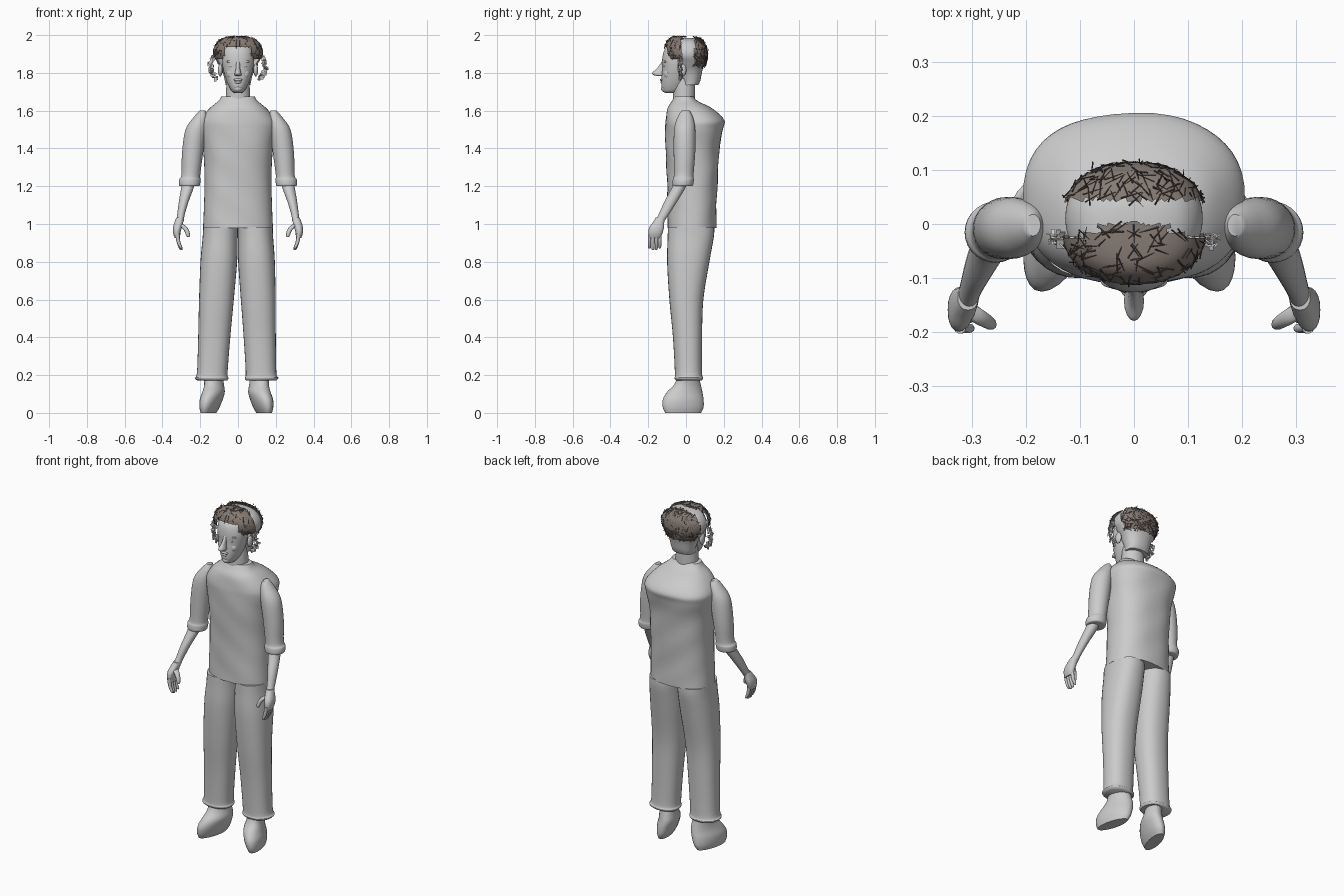
import bpy, bmesh, math, random
from mathutils import Vector, Matrix

random.seed(4)
cube = bpy.data.objects.get("Cube")
if cube:
    bpy.data.objects.remove(cube, do_unlink=True)


def material(name, rgb):
    m = bpy.data.materials.new(name)
    m.use_nodes = True
    m.diffuse_color = (*rgb, 1)
    bsdf = m.node_tree.nodes["Principled BSDF"]
    bsdf.inputs["Base Color"].default_value = (*rgb, 1)
    bsdf.inputs["Roughness"].default_value = 0.8
    return m


GREY = material("plain grey", (0.6, 0.6, 0.6))
HAIR = material("brown hair", (0.24, 0.2, 0.175))
DARK = material("dark strands", (0.12, 0.098, 0.085))


def finish(bm, name, mat, smooth=True):
    bmesh.ops.recalc_face_normals(bm, faces=bm.faces)
    mesh = bpy.data.meshes.new(name)
    bm.to_mesh(mesh)
    bm.free()
    mesh.materials.append(mat)
    ob = bpy.data.objects.new(name, mesh)
    bpy.context.collection.objects.link(ob)
    if smooth:
        bpy.ops.object.select_all(action='DESELECT')
        ob.select_set(True)
        bpy.context.view_layer.objects.active = ob
        bpy.ops.object.shade_smooth_by_angle(angle=math.radians(50))


def spline(rings, steps):
    """Catmull-Rom rows through the given rings."""
    rows = []
    for i in range(len(rings) - 1):
        a, b, c, d = (rings[min(max(i + k, 0), len(rings) - 1)] for k in (-1, 0, 1, 2))
        for s in range(steps):
            t = s / steps
            rows.append([q + 0.5 * t * (r - p + t * (2*p - 5*q + 4*r - s_ + t * (3*(q - r) + s_ - p)))
                         for p, q, r, s_ in zip(a, b, c, d)])
    return rows + [list(rings[-1])]


def loft(rings, seg=32, power=2.0, steps=4, warp=None):
    """Skin horizontal rounded sections: (x, y, z, half width, half depth)."""
    bm = bmesh.new()
    loops = []
    for x, y, z, rx, ry in spline(rings, steps):
        row = []
        for k in range(seg):
            a = math.tau * k / seg
            c, s = math.cos(a), math.sin(a)
            p = Vector((x + rx * math.copysign(abs(c) ** (2 / power), c),
                        y + ry * math.copysign(abs(s) ** (2 / power), s), z))
            row.append(bm.verts.new(warp(p) if warp else p))
        loops.append(row)
    for lo, hi in zip(loops, loops[1:]):
        for k in range(seg):
            n = (k + 1) % seg
            bm.faces.new((lo[k], lo[n], hi[n], hi[k]))
    bm.faces.new(loops[0][::-1])
    bm.faces.new(loops[-1])
    return bm


def ball(name, loc, size):
    bm = bmesh.new()
    mat = Matrix.Translation(loc) @ Matrix.Diagonal((*size, 1))
    bmesh.ops.create_uvsphere(bm, u_segments=16, v_segments=10, radius=1, matrix=mat)
    finish(bm, name, GREY)


# Shirt body with soft cloth ripples
def ripple(p):
    w = 0.003 * math.sin(23 * p.z + 9 * p.x) * math.sin(17 * p.x + 11 * p.z)
    return p + Vector((0, w, 0))


finish(loft([(0, .03, .98, .185, .13), (0, .03, 1.1, .18, .13), (0, .035, 1.25, .177, .135),
             (0, .035, 1.4, .185, .143), (0, .042, 1.5, .203, .153), (0, .045, 1.55, .2, .155),
             (0, .02, 1.61, .153, .12), (0, -.005, 1.65, .105, .07), (0, -.01, 1.675, .088, .05)],
            48, 2.4, 5, ripple), "shirt_body", GREY)
# Neck
finish(loft([(0, -.01, 1.62, .066, .058), (0, -.01, 1.68, .064, .058), (0, -.01, 1.77, .06, .058)]),
       "neck", GREY)

for side, tag in ((1, "left"), (-1, "right")):
    def leg_warp(p):
        x = p.x + (0.018 * (1 - p.z) if side < 0 else 0)
        return Vector((side * x, p.y, p.z))

    def shoe_warp(p):
        return leg_warp(p + Vector((-0.22 * p.y, 0, 0)))

    def flip(p):
        return Vector((side * p.x, p.y, p.z))

    # Trouser leg
    finish(loft([(.122, .015, .172, .08, .068), (.125, .015, .185, .089, .076), (.122, .013, .215, .081, .072),
                 (.115, .008, .4, .085, .077), (.107, .002, .6, .092, .09), (.098, .012, .8, .097, .112),
                 (.093, .025, .93, .093, .122), (.092, .027, .984, .092, .123)], 32, 2.3, 5, leg_warp),
           tag + "_trouser_leg", GREY)
    # Shoe
    finish(loft([(.135, -.015, 0, .036, .095), (.13, -.015, .03, .048, .108), (.122, -.015, .07, .056, .108),
                 (.112, -.007, .11, .056, .094), (.113, .008, .15, .05, .07), (.12, .012, .2, .05, .055)],
                28, 2.0, 4, shoe_warp), tag + "_shoe", GREY)
    # Sleeve with turned cuff
    finish(loft([(.255, -.017, 1.2, .046, .042), (.257, -.017, 1.205, .055, .054), (.255, -.014, 1.235, .057, .056),
                 (.25, -.012, 1.26, .05, .052), (.24, -.008, 1.38, .056, .057), (.222, -.007, 1.5, .056, .056),
                 (.198, -.004, 1.565, .037, .041), (.187, -.002, 1.602, .014, .02)], 28, 2.0, 4, flip),
           tag + "_sleeve", GREY)
    # Forearm
    finish(loft([(.308, -.142, 1.01, .02, .024), (.302, -.118, 1.05, .02, .027), (.287, -.08, 1.12, .026, .034),
                 (.268, -.04, 1.19, .033, .036), (.258, -.02, 1.24, .036, .036)], 20, 2.0, 4, flip),
           tag + "_forearm", GREY)
    # Palm, fingers and thumb
    finish(loft([(.32, -.166, .925, .014, .03), (.324, -.162, .95, .019, .037), (.321, -.156, .98, .023, .039),
                 (.313, -.145, 1.01, .023, .03), (.307, -.135, 1.035, .019, .024)], 20, 2.3, 4, flip),
           tag + "_palm", GREY)
    for i in range(4):
        y, tip = -.193 + .018 * i, .858 + .008 * abs(i - 1.4)
        finish(loft([(.3, y, tip, .003, .003), (.303, y, tip + .007, .008, .008),
                     (.315, y, .905, .01, .009), (.322, y, .95, .011, .01)], 10, 2.0, 3, flip),
               f"{tag}_finger_{i + 1}", GREY)
    finish(loft([(.262, -.188, .93, .003, .003), (.264, -.186, .938, .01, .01), (.272, -.18, .965, .013, .013),
                 (.292, -.168, .99, .016, .015), (.31, -.155, 1.0, .013, .013)], 10, 2.0, 3, flip),
           tag + "_thumb", GREY)
    # Eyelid, brow, cheek and ear
    ball(tag + "_eyelid", (side * .034, -.109, 1.836), (.016, .012, .008))
    ball(tag + "_brow", (side * .036, -.106, 1.86), (.026, .013, .008))
    ball(tag + "_cheek", (side * .034, -.097, 1.795), (.027, .022, .028))
    ball(tag + "_ear", (side * .094, -.02, 1.815), (.012, .022, .034))

# Face: front half of the head
finish(loft([(0, -.078, 1.693, .016, .03), (0, -.07, 1.703, .033, .052), (0, -.062, 1.73, .049, .068),
             (0, -.054, 1.77, .065, .076), (0, -.05, 1.82, .079, .076), (0, -.05, 1.87, .085, .076),
             (0, -.045, 1.92, .078, .07), (0, -.03, 1.955, .055, .05), (0, -.02, 1.965, .02, .02)],
            36, 2.1), "face", GREY)
# Nose, lips and chin
finish(loft([(0, -.13, 1.783, .008, .012), (0, -.14, 1.788, .018, .03), (0, -.145, 1.8, .017, .034),
             (0, -.132, 1.82, .012, .026), (0, -.12, 1.85, .01, .014), (0, -.11, 1.875, .012, .01)], 16),
       "nose", GREY)
ball("upper_lip", (0, -.124, 1.763), (.024, .014, .008))
ball("lower_lip", (0, -.121, 1.75), (.02, .015, .008))
ball("chin", (0, -.112, 1.716), (.022, .02, .018))

# Back of the head, bare across the crown
SKULL = [(0, .02, 1.735, .066, .045), (0, .024, 1.76, .07, .052), (0, .02, 1.81, .084, .066),
         (0, .018, 1.85, .106, .078), (0, .012, 1.89, .126, .09), (0, .008, 1.93, .122, .09),
         (0, .005, 1.965, .096, .072), (0, 0, 1.982, .055, .045), (0, 0, 1.986, .012, .012)]
bm = loft(SKULL, 40, 2.3)
bmesh.ops.delete(bm, geom=[v for v in bm.verts if v.co.y < -.03 and v.co.z < 1.95], context='VERTS')
finish(bm, "back_of_head", GREY)


# Hair caps: a fringe in front of the band, a larger patch behind it
def is_back_hair(c):
    return c.y > .045 and c.z > 1.835


def is_front_hair(c):
    edge = 0 if abs(c.x) < .065 else -.02
    return c.y < edge and c.z > (1.935 if abs(c.x) < .075 else 1.875)


def hair_cap(name, keep):
    bm = loft([(x, y - (.018 if keep is is_front_hair else 0), z + .007, rx + .006, ry + .012)
               for x, y, z, rx, ry in SKULL], 48, 2.2, 5)
    bmesh.ops.delete(bm, geom=[f for f in bm.faces if not keep(f.calc_center_median())], context='FACES')
    bm.normal_update()
    spots = [(f.calc_center_median(), f.normal.copy(), f.calc_area()) for f in bm.faces]
    finish(bm, name, HAIR)
    return spots


def strands(name, spots, count, length):
    bm = bmesh.new()
    for c, n, _ in random.choices(spots, weights=[s[2] for s in spots], k=count):
        d = Vector([random.uniform(-1, 1) for _ in range(3)])
        d = (d - n * d.dot(n) * .85).normalized()
        size = length * random.uniform(.5, 1)
        place = c + n * .001
        place.z = min(place.z, 1.998 - abs(d.z) * size / 2)
        m = Matrix.Translation(place) @ d.to_track_quat('Z', 'Y').to_matrix().to_4x4()
        bmesh.ops.create_cone(bm, segments=3, radius1=.0017, radius2=.0005, depth=size, cap_ends=True,
                              matrix=m)
    finish(bm, name, DARK, False)


strands("back_strands", hair_cap("back_hair", is_back_hair), 210, .042)
strands("front_strands", hair_cap("front_hair", is_front_hair), 130, .04)

# Ragged side locks beside the ears
bm = bmesh.new()
for side in (1, -1):
    for i in range(60):
        t = i / 59
        x = .115 + .03 * math.sin(math.pi * t) + random.uniform(-.012, .012)
        spot = Vector((side * x, -.03 + random.uniform(-.012, .012), 1.765 + .14 * t))
        turn = Matrix.Rotation(random.uniform(-1.2, 1.2), 4, random.choice("XYZ"))
        flake = Matrix.Diagonal((random.uniform(.006, .014), .003, random.uniform(.008, .022), 1))
        bmesh.ops.create_cube(bm, size=1, matrix=Matrix.Translation(spot) @ turn @ flake)
finish(bm, "side_locks", GREY, False)
